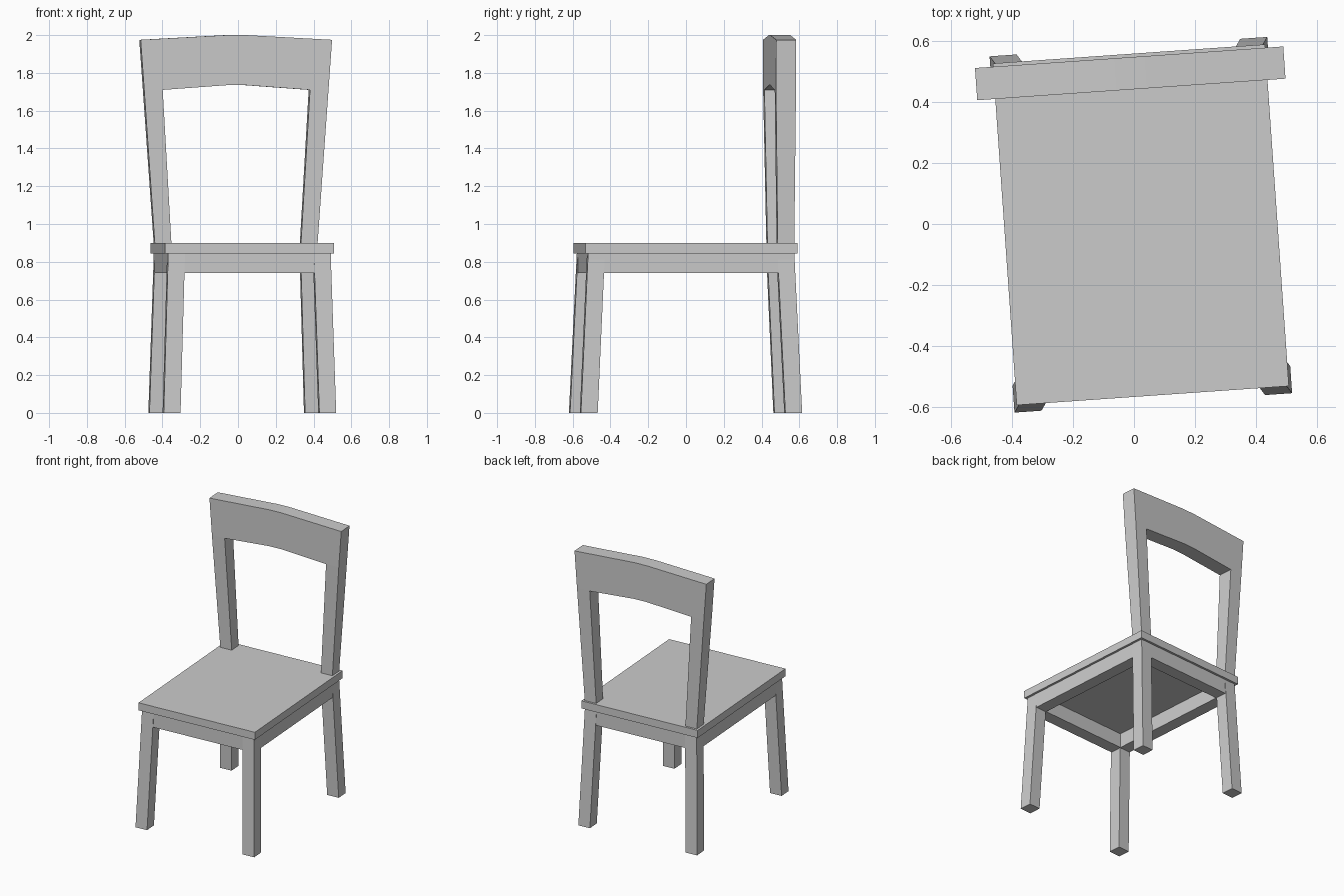
import bpy, bmesh
from math import radians
from mathutils import Vector

if "Cube" in bpy.data.objects:
    bpy.data.objects.remove(bpy.data.objects["Cube"])

YAW = radians(4)              # the whole chair is turned slightly about z
CENTRE = (0.0225, -0.0025, 0)


def finish(name, bm):
    bmesh.ops.recalc_face_normals(bm, faces=bm.faces)
    mesh = bpy.data.meshes.new(name)
    bm.to_mesh(mesh)
    bm.free()
    obj = bpy.data.objects.new(name, mesh)
    bpy.context.collection.objects.link(obj)
    obj.location = CENTRE
    obj.rotation_euler.z = YAW
    return obj


def prism(bm, points, offset):
    """Extrude a closed outline of 3D points by an offset; returns all faces."""
    face = bm.faces.new([bm.verts.new(p) for p in points])
    res = bmesh.ops.extrude_face_region(bm, geom=[face], use_keep_orig=True)
    verts = [g for g in res["geom"] if isinstance(g, bmesh.types.BMVert)]
    bmesh.ops.translate(bm, verts=verts, vec=Vector(offset))


def rect(hx, hy, z, cx=0, cy=0):
    return [(cx + sx * hx, cy + sy * hy, z) for sx, sy in ((-1, -1), (1, -1), (1, 1), (-1, 1))]


# Seat board
bm = bmesh.new()
prism(bm, rect(0.4485, 0.563, 0.845), (0, 0, 0.055))
finish("seat", bm)

# Splayed square legs
H = 0.0445
for row, sy in (("front", -1), ("back", 1)):
    for side, sx in (("left", -1), ("right", 1)):
        bm = bmesh.new()
        foot = (sx * 0.413, sy * 0.5425)
        top = (sx * 0.3865, sy * 0.5025)
        prism(bm, rect(H, H, 0, *foot), (top[0] - foot[0], top[1] - foot[1], 0.845))
        finish(f"{row}_leg_{side}", bm)

# Apron: rectangular ring under the seat
U, V, T = 0.432, 0.547, 0.088
bm = bmesh.new()
outer = [bm.verts.new(p) for p in rect(U, V, 0.74)]
inner = [bm.verts.new(p) for p in rect(U - T, V - T, 0.74)]
ring = [bm.faces.new((outer[i], outer[(i + 1) % 4], inner[(i + 1) % 4], inner[i])) for i in range(4)]
res = bmesh.ops.extrude_face_region(bm, geom=ring, use_keep_orig=True)
bmesh.ops.translate(bm, vec=(0, 0, 0.105),
                    verts=[g for g in res["geom"] if isinstance(g, bmesh.types.BMVert)])
finish("apron", bm)

# Back frame: arched top rail, with the posts extruded down to the seat
half = [(0.05, 1.735), (0.391, 1.71), (0.489, 1.71), (0.508, 1.975), (0.05, 2.0)]
outline = half + [(-x, z) for x, z in reversed(half)]
bm = bmesh.new()
prism(bm, [(x, 0.446, z) for x, z in outline], (0, 0.106, 0))
stubs = [f for f in bm.faces if all(abs(v.co.z - 1.71) < 1e-4 for v in f.verts)]
for f in bmesh.ops.extrude_discrete_faces(bm, faces=stubs)["faces"]:
    for v in f.verts:
        s = 1 if v.co.x > 0 else -1
        v.co = (s * (0.432 if abs(v.co.x) > 0.44 else 0.344),
                0.459 if v.co.y < 0.5 else 0.547, 0.9)
finish("back_frame", bm)
